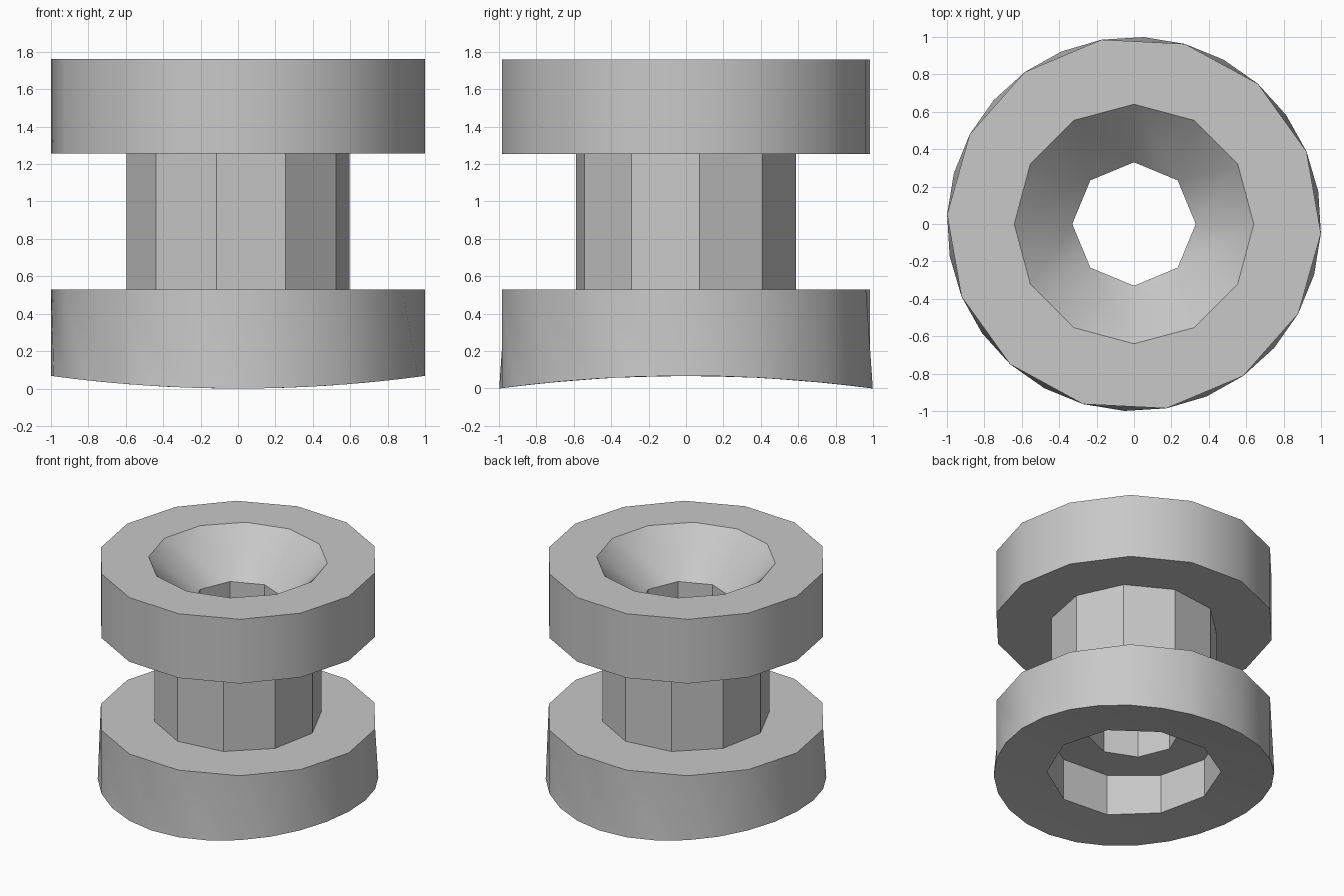
import bpy
import bmesh
from math import cos, sin, radians, tau

cube = bpy.data.objects.get("Cube")
if cube:
    bpy.data.objects.remove(cube, do_unlink=True)

grey = bpy.data.materials.new("plain_grey")
grey.use_nodes = True
grey.diffuse_color = (0.58, 0.58, 0.58, 1)
grey.node_tree.nodes["Principled BSDF"].inputs["Base Color"].default_value = grey.diffuse_color


def saddle(y):
    # Underside is hollowed along x, so it touches the ground at front and back
    return 0.068 * max(0, 1 - y * y)


def ring(sides, radius, turn, z):
    """A polygon loop; z is a height or a function of y."""
    return dict(n=sides, r=radius, turn=radians(turn), z=z)


def add_ring(bm, spec):
    verts = []
    for i in range(spec["n"]):
        angle = spec["turn"] + tau * i / spec["n"]
        x, y = spec["r"] * cos(angle), spec["r"] * sin(angle)
        z = spec["z"](y) if callable(spec["z"]) else spec["z"]
        verts.append(bm.verts.new((x, y, z)))
    return verts


def stitch(bm, a, va, b, vb):
    """Join two loops: quads when they match, else triangles by angle."""
    na, nb = a["n"], b["n"]
    if na == nb and a["turn"] == b["turn"]:
        for i in range(na):
            j = (i + 1) % na
            bm.faces.new((va[i], va[j], vb[j], vb[i]))
        return
    first = round((a["turn"] - b["turn"]) / tau * nb)
    i = j = 0
    while i < na or j < nb:
        next_a = a["turn"] + tau * (i + 1) / na
        next_b = b["turn"] + tau * (first + j + 1) / nb
        pa, pb = va[i % na], vb[(first + j) % nb]
        if j >= nb or (i < na and next_a <= next_b):
            bm.faces.new((pa, va[(i + 1) % na], pb))
            i += 1
        else:
            bm.faces.new((pa, vb[(first + j + 1) % nb], pb))
            j += 1


def loft(name, rings):
    bm = bmesh.new()
    loops = [add_ring(bm, spec) for spec in rings]
    for k in range(len(rings) - 1):
        stitch(bm, rings[k], loops[k], rings[k + 1], loops[k + 1])
    mesh = bpy.data.meshes.new(name)
    bm.to_mesh(mesh)
    bm.free()
    mesh.materials.append(grey)
    obj = bpy.data.objects.new(name, mesh)
    bpy.context.collection.objects.link(obj)
    bpy.ops.object.select_all(action="DESELECT")
    obj.select_set(True)
    bpy.context.view_layer.objects.active = obj
    bpy.ops.object.shade_smooth_by_angle(angle=radians(30))


# Loops shared by neighbouring parts
hub_low = ring(10, 0.6, 7, 0.53)
hub_high = ring(10, 0.6, 7, 1.255)
bore_high = ring(8, 0.33, 0, 1.44)
bore_low = ring(8, 0.33, 0, 0.37)

# Ten-sided neck between the flanges
loft("hub", [hub_low, hub_high])

# Upper flange with a funnel in its top
funnel_rim = ring(12, 0.64, 0, 1.76)
loft("upper_flange", [hub_high, ring(14, 1, -2.9, 1.255),
                      ring(14, 1, -2.9, 1.76), funnel_rim])
loft("funnel", [funnel_rim, bore_high])

# Octagonal through hole
loft("bore", [bore_high, bore_low])

# Recess under the lower flange
recess_mouth = ring(10, 0.62, -4, saddle)
loft("recess", [bore_low, ring(10, 0.62, -4, 0.37), recess_mouth])

# Lower flange, finer around its saddle-shaped underside
loft("lower_flange", [recess_mouth, ring(20, 0.8, -4, saddle),
                      ring(28, 1, -2.9, saddle),
                      ring(14, 1, -2.9, 0.53), hub_low])
